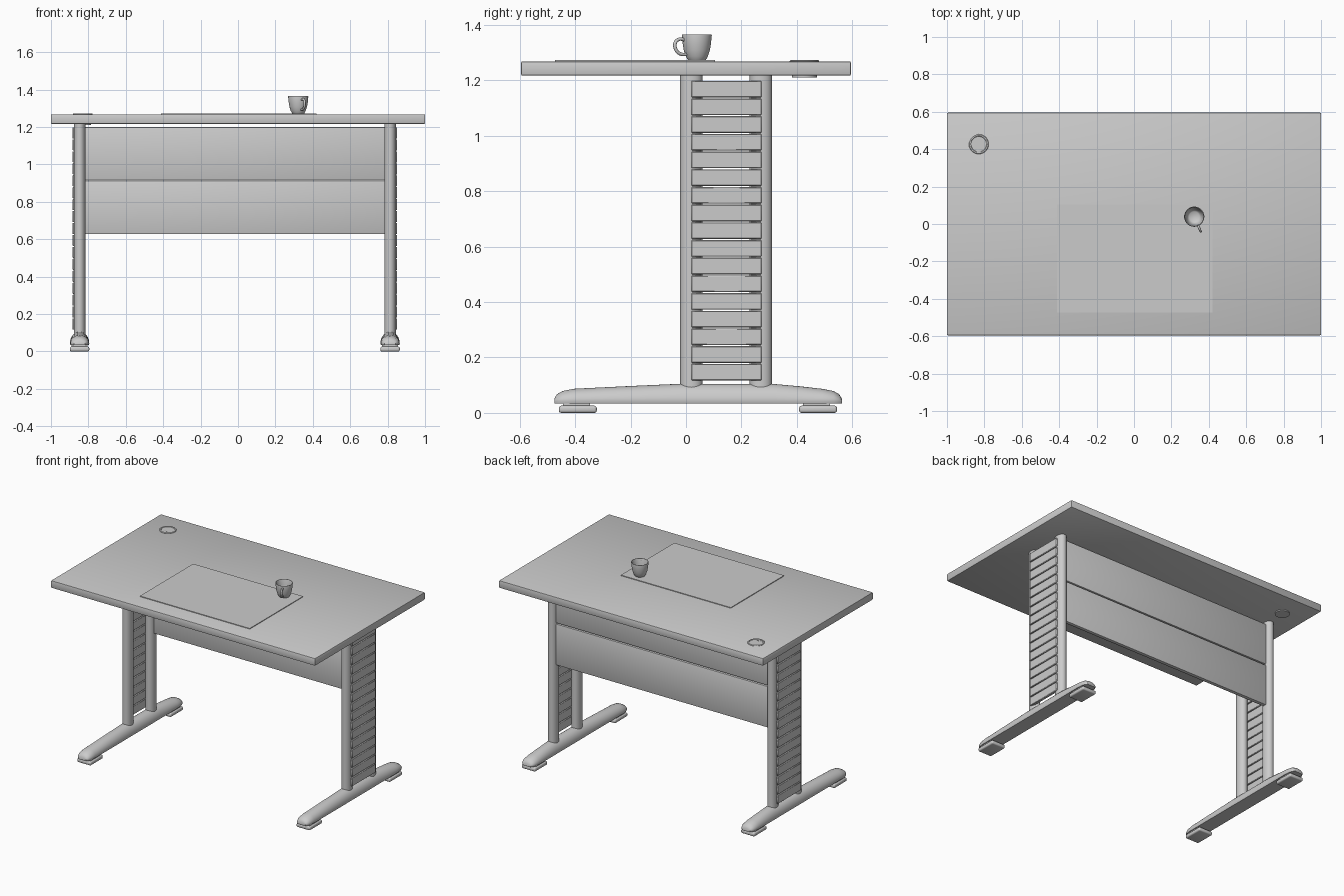
import bpy, bmesh, math
from mathutils import Vector

if "Cube" in bpy.data.objects:
    bpy.data.objects.remove(bpy.data.objects["Cube"])

MID = -0.017      # centre of the leg frame in x
LEG = 0.83        # leg offset from that centre


def finish(name, bm, smooth=True):
    bmesh.ops.recalc_face_normals(bm, faces=bm.faces)
    me = bpy.data.meshes.new(name)
    bm.to_mesh(me)
    bm.free()
    ob = bpy.data.objects.new(name, me)
    bpy.context.collection.objects.link(ob)
    if smooth:
        bpy.ops.object.select_all(action='DESELECT')
        ob.select_set(True)
        bpy.context.view_layer.objects.active = ob
        bpy.ops.object.shade_smooth_by_angle(angle=math.radians(40))
    return ob


def box(name, x0, x1, y0, y1, z0, z1, bevel=0.0, segs=2):
    bm = bmesh.new()
    bmesh.ops.create_cube(bm, size=1)
    for v in bm.verts:
        v.co = Vector(((x0 + x1) / 2 + v.co.x * (x1 - x0),
                       (y0 + y1) / 2 + v.co.y * (y1 - y0),
                       (z0 + z1) / 2 + v.co.z * (z1 - z0)))
    if bevel:
        bmesh.ops.bevel(bm, geom=bm.edges[:], offset=bevel, segments=segs,
                        profile=0.5, affect='EDGES')
    return finish(name, bm)


def loft(name, rings, closed_ends=True):
    """Skin a list of equal-length closed rings."""
    bm = bmesh.new()
    rows = [[bm.verts.new(p) for p in r] for r in rings]
    n = len(rows[0])
    for a, b in zip(rows, rows[1:]):
        for i in range(n):
            j = (i + 1) % n
            bm.faces.new((a[i], a[j], b[j], b[i]))
    if closed_ends:
        bm.faces.new(rows[0])
        bm.faces.new(rows[-1])
    return finish(name, bm)


def lathe(name, cx, cy, profile, n=40, sy=1.0):
    return loft(name, [[(cx + r * math.cos(2 * math.pi * i / n),
                         cy + sy * r * math.sin(2 * math.pi * i / n), z)
                        for i in range(n)] for r, z in profile])


# Desktop and thin desk pad
box("desktop", -1, 1, -0.595, 0.595, 1.217, 1.268, 0.005)
box("desk_pad", -0.412, 0.42, -0.473, 0.104, 1.266, 1.2725)

# Cable grommet with recessed lid and slot cover
lathe("cable_grommet", -0.83, 0.427,
      [(0.045, 1.21), (0.045, 1.262), (0.053, 1.266), (0.053, 1.270), (0.050, 1.273),
       (0.043, 1.273), (0.041, 1.2705), (0.001, 1.2705)])
box("grommet_tab", -0.842, -0.818, 0.379, 0.402, 1.268, 1.2725, 0.001)

# Cup: one profile covering outside, rim and inside
CX, CY = 0.322, 0.039
lathe("cup", CX, CY,
      [(0.001, 1.274), (0.031, 1.272), (0.034, 1.276), (0.040, 1.287), (0.047, 1.308),
       (0.051, 1.332), (0.054, 1.362), (0.0535, 1.365), (0.051, 1.365), (0.0495, 1.361),
       (0.046, 1.330), (0.042, 1.308), (0.035, 1.288), (0.027, 1.281), (0.001, 1.280)])

# Cup handle: round bar swept along a smooth loop
cu = bpy.data.curves.new("cup_handle", 'CURVE')
cu.dimensions = '3D'
cu.bevel_depth = 0.0062
cu.bevel_resolution = 3
cu.resolution_u = 6
cu.use_fill_caps = True
path = [(0.048, 1.346), (0.070, 1.348), (0.085, 1.335), (0.083, 1.312), (0.067, 1.296), (0.041, 1.293)]
sp = cu.splines.new('BEZIER')
sp.bezier_points.add(len(path) - 1)
for bp, (r, z) in zip(sp.bezier_points, path):
    bp.co = (CX + r * 0.40, CY - r * 0.915, z)
    bp.handle_left_type = bp.handle_right_type = 'AUTO'
bpy.context.collection.objects.link(bpy.data.objects.new("cup_handle", cu))

# Modesty panels between the rear columns
xa, xb = MID - LEG + 0.022, MID + LEG - 0.022
for name, z0, z1 in (("upper_panel", 0.915, 1.20), ("lower_panel", 0.627, 0.909)):
    box(name, xa, xb, 0.258, 0.284, z0, z1, 0.005)

# Foot stations: y, half width, top height
stations = [(-0.475, 0.030, 0.052), (-0.466, 0.040, 0.067), (-0.445, 0.049, 0.079),
            (-0.405, 0.052, 0.087), (-0.20, 0.052, 0.097), (-0.02, 0.052, 0.105),
            (0.31, 0.052, 0.105), (0.41, 0.052, 0.096), (0.49, 0.052, 0.087),
            (0.532, 0.049, 0.079), (0.553, 0.040, 0.067), (0.562, 0.030, 0.052)]

for side, label in ((-1, "left"), (1, "right")):
    cx = MID + side * LEG
    # Domed foot
    rings = []
    for y, w, top in stations:
        base = 0.043
        ring = [(cx + w * math.cos(math.pi * i / 16), y,
                 base + (top - base) * math.sin(math.pi * i / 16)) for i in range(17)]
        ring += [(cx - w * 0.94, y, 0.034), (cx + w * 0.94, y, 0.034)]
        rings.append(ring)
    loft(label + "_foot", rings)
    # Floor pads with a short neck
    for end, y0, y1 in (("front", -0.459, -0.322), ("back", 0.408, 0.545)):
        box(f"{label}_{end}_floor_pad", cx - 0.052, cx + 0.052, y0, y1, 0, 0.026, 0.009, 3)
        box(f"{label}_{end}_pad_neck", cx - 0.042, cx + 0.042, y0 + 0.015, y1 - 0.025, 0.02, 0.04)
    # Two oval columns
    for end, y in (("front", 0.019), ("back", 0.270)):
        lathe(f"{label}_{end}_column", cx, y, [(0.031, 0.085), (0.031, 1.22)], 32, 0.04 / 0.031)
    # Stack of slats on the outer face of the columns
    pitch = 1.085 / 17
    for k in range(17):
        z = 0.117 + k * pitch
        xs = sorted((cx + side * 0.018, cx + side * 0.038))
        box(f"{label}_slat_{k + 1}", xs[0], xs[1], 0.019, 0.273, z, z + pitch - 0.004, 0.003, 1)
